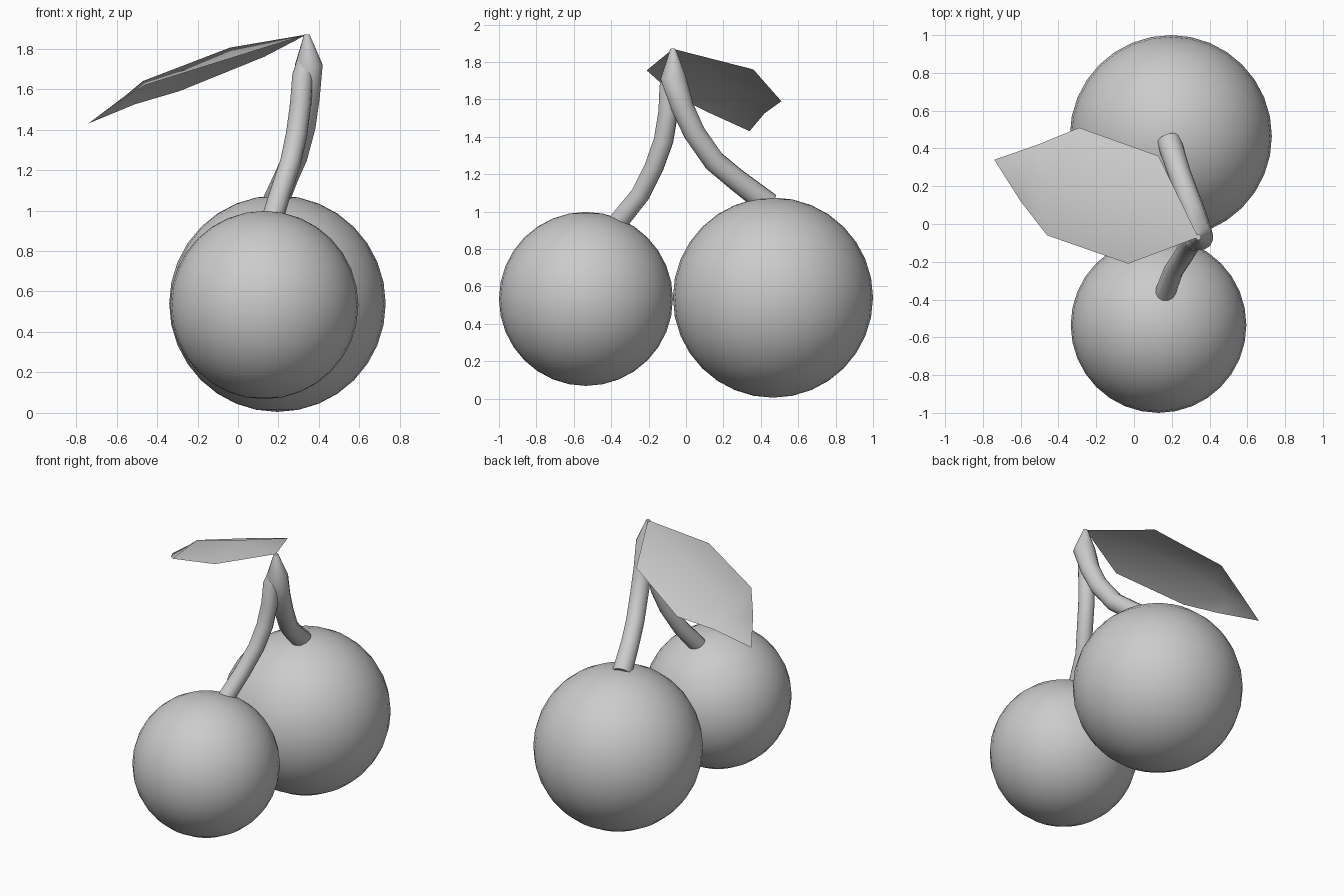
import bpy

if "Cube" in bpy.data.objects:
    bpy.data.objects.remove(bpy.data.objects["Cube"])


def shade(obj, angle=1.2):
    bpy.ops.object.select_all(action='DESELECT')
    bpy.context.view_layer.objects.active = obj
    obj.select_set(True)
    bpy.ops.object.shade_smooth_by_angle(angle=angle)


def cherry(name, center, radius):
    bpy.ops.mesh.primitive_uv_sphere_add(segments=32, ring_count=16, radius=radius, location=center)
    obj = bpy.context.object
    obj.name = name
    shade(obj)


def stem(name, points):
    # points: x, y, z, radius along the stem
    curve = bpy.data.curves.new(name, 'CURVE')
    curve.dimensions = '3D'
    curve.bevel_depth = 1.0
    curve.bevel_resolution = 4
    curve.use_fill_caps = True
    spline = curve.splines.new('POLY')
    spline.points.add(len(points) - 1)
    for p, (x, y, z, r) in zip(spline.points, points):
        p.co = (x, y, z, 1)
        p.radius = r
    obj = bpy.data.objects.new(name, curve)
    bpy.context.collection.objects.link(obj)
    bpy.ops.object.select_all(action='DESELECT')
    bpy.context.view_layer.objects.active = obj
    obj.select_set(True)
    bpy.ops.object.convert(target='MESH')
    shade(bpy.context.object)


# Two cherries
cherry("large_cherry", (0.195, 0.465, 0.54), 0.535)
cherry("small_cherry", (0.13, -0.535, 0.533), 0.465)

# Curved stems joining at the top
stem("large_cherry_stem", [
    (0.185, 0.44, 1.04, 0.065), (0.24, 0.27, 1.17, 0.06), (0.285, 0.15, 1.27, 0.06),
    (0.325, 0.045, 1.42, 0.06), (0.343, -0.02, 1.56, 0.062), (0.35, -0.07, 1.72, 0.07),
    (0.34, -0.07, 1.87, 0.014)])
stem("small_cherry_stem", [
    (0.155, -0.39, 0.91, 0.055), (0.21, -0.245, 1.09, 0.052), (0.26, -0.17, 1.24, 0.052),
    (0.29, -0.12, 1.38, 0.053), (0.31, -0.095, 1.53, 0.053), (0.32, -0.09, 1.67, 0.052),
    (0.335, -0.075, 1.76, 0.035)])

# Leaf: rows of near edge, midrib, far edge between base and tip
rows = [
    [(-0.03, -0.21, 1.755), (-0.04, 0.09, 1.805), (0.13, 0.36, 1.76)],
    [(-0.46, -0.06, 1.62), (-0.47, 0.22, 1.64), (-0.29, 0.51, 1.59)],
    [(-0.60, 0.12, 1.53), (-0.56, 0.27, 1.565), (-0.51, 0.42, 1.525)],
]
verts = [(0.34, -0.07, 1.87)] + [v for row in rows for v in row] + [(-0.74, 0.34, 1.43)]
faces = [(0, 2, 1), (0, 3, 2), (7, 8, 10), (8, 9, 10)]
for r in range(2):
    for c in range(2):
        a = 1 + r * 3 + c
        faces.append((a, a + 1, a + 4, a + 3))
mesh = bpy.data.meshes.new("leaf")
mesh.from_pydata(verts, [], faces)
mesh.update()
leaf = bpy.data.objects.new("leaf", mesh)
bpy.context.collection.objects.link(leaf)
bpy.context.view_layer.objects.active = leaf
bpy.ops.object.select_all(action='DESELECT')
leaf.select_set(True)
bpy.ops.object.mode_set(mode='EDIT')
bpy.ops.mesh.select_all(action='SELECT')
bpy.ops.mesh.normals_make_consistent(inside=False)
bpy.ops.object.mode_set(mode='OBJECT')
if sum(p.normal.z for p in mesh.polygons) < 0:
    mesh.flip_normals()
shade(leaf)
